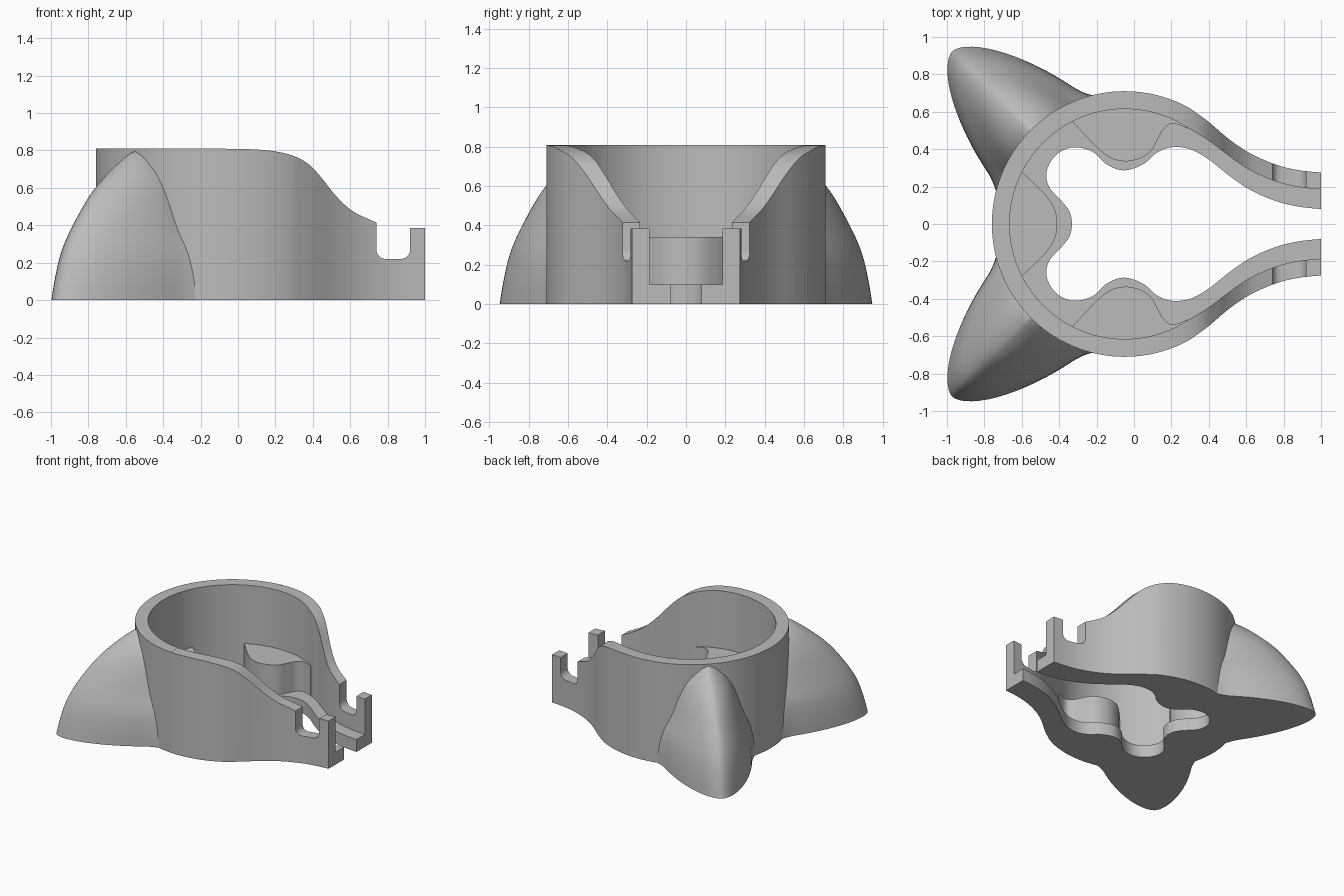
import bpy, bmesh, math
from mathutils import Vector

if "Cube" in bpy.data.objects:
    bpy.data.objects.remove(bpy.data.objects["Cube"])

grey = bpy.data.materials.new("mid grey")
grey.use_nodes = True
grey.diffuse_color = (0.5, 0.5, 0.5, 1)
grey.node_tree.nodes["Principled BSDF"].inputs["Base Color"].default_value = (0.5, 0.5, 0.5, 1)

CX = -0.05                      # centre of the round cup
OUTER, INNER = 0.71, 0.615      # cup radii


def spline(pts, steps=6):
    """Smooth curve through the points."""
    p = [Vector(q) for q in pts]
    p = [2 * p[0] - p[1]] + p + [2 * p[-1] - p[-2]]
    out = []
    for a, b, c, d in zip(p, p[1:], p[2:], p[3:]):
        for i in range(steps):
            t = i / steps
            out.append(0.5 * (2 * b + (c - a) * t + (2 * a - 5 * b + 4 * c - d) * t * t
                              + (3 * b - a - 3 * c + d) * t ** 3))
    return out + [p[-2]]


def arc(r, start, end, n):
    angles = [math.radians(start + (end - start) * i / n) for i in range(n + 1)]
    return [Vector((CX + r * math.cos(a), r * math.sin(a))) for a in angles]


def mirrored(half):
    """Continue a path that ends on y = 0 with its mirror image."""
    return half + [Vector((p.x, -p.y)) for p in reversed(half[:-1])]


def make(name, bm):
    bmesh.ops.recalc_face_normals(bm, faces=bm.faces)
    mesh = bpy.data.meshes.new(name)
    bm.to_mesh(mesh)
    bm.free()
    mesh.materials.append(grey)
    obj = bpy.data.objects.new(name, mesh)
    bpy.context.collection.objects.link(obj)
    return obj


def prism(name, outline, low, high, along_y=False):
    bm = bmesh.new()
    place = (lambda p: (p[0], low, p[1])) if along_y else (lambda p: (p[0], p[1], low))
    face = bm.faces.new([bm.verts.new(place(p)) for p in outline])
    new = bmesh.ops.extrude_face_region(bm, geom=[face])["geom"]
    shift = Vector((0, high - low, 0) if along_y else (0, 0, high - low))
    bmesh.ops.translate(bm, vec=shift, verts=[v for v in new if isinstance(v, bmesh.types.BMVert)])
    return make(name, bm)


def activate(obj):
    bpy.ops.object.select_all(action="DESELECT")
    obj.select_set(True)
    bpy.context.view_layer.objects.active = obj


def smooth(obj):
    activate(obj)
    bpy.ops.object.shade_smooth_by_angle(angle=math.radians(35))


# Wall: round cup running out into two arms
outer = mirrored(spline([(1, .275), (.9, .285), (.8, .305), (.7, .34), (.6, .39), (.5, .46),
                         (.4, .545), (.3, .618)])[:-1] + arc(OUTER, 60.5, 180, 48))
inner = mirrored(spline([(1, .185), (.9, .195), (.8, .215), (.7, .25), (.6, .3), (.5, .37),
                         (.4, .445), (.285, .516)])[:-1] + arc(INNER, 57, 180, 48))
wall = prism("cup_wall", outer + inner[::-1], 0, 0.81)

# Side profile: sloping rim, slot with rounded corners, end post
slope = spline([(0, .809), (.1, .805), (.2, .795), (.3, .77), (.38, .725), (.45, .65), (.5, .585),
                (.55, .53), (.6, .485), (.65, .455), (.74, .415)])
turn = [math.pi / 2 * i / 6 for i in range(7)]
slot = [(.79 - .05 * math.cos(a), .27 - .05 * math.sin(a)) for a in turn]
slot += [(.87 + .05 * math.sin(a), .27 - .05 * math.cos(a)) for a in turn]
side = [(-1, -.1), (-1, .9), (-.1, .9), (-.1, .8095)] + slope + slot
side += [(.92, .385), (1.1, .385), (1.1, -.1)]
cutter = prism("side_profile_cutter", side, -1, 1, along_y=True)
cutter.hide_render = True
activate(wall)
cut = wall.modifiers.new("side profile", "BOOLEAN")
cut.operation, cut.solver, cut.object = "INTERSECT", "EXACT", cutter
bpy.ops.object.modifier_apply(modifier=cut.name)
bpy.data.objects.remove(cutter)
smooth(wall)

# Floor with a lobed opening
hole = mirrored(spline([(1, .08), (.9, .09), (.8, .11), (.7, .145), (.6, .195), (.5, .265), (.4, .345),
                        (.3, .4), (.2, .41), (.12, .38), (.05, .32), (-.05, .287), (-.14, .315),
                        (-.22, .385), (-.32, .41), (-.41, .375), (-.465, .29), (-.455, .2),
                        (-.38, .115), (-.342, .06), (-.33, 0)]))
smooth(prism("floor", inner + hole[::-1], 0, 0.1))

# Three raised pads against the inside of the wall
rear = [Vector((-.6, .28))] + spline([(-.48, .165), (-.44, .11), (-.418, .06), (-.41, 0)])
smooth(prism("rear_pad", mirrored(rear) + arc(INNER + .02, 207, 153, 16), 0.1, 0.34))
lobe = [Vector((-.33, .547))] + spline([(-.2, .41), (-.13, .355), (-.05, .335), (.03, .35), (.09, .39),
                                        (.125, .45), (.16, .51), (.21, .537), (.29, .51)])
pad = lobe + arc(INNER + .02, 57, 117, 16)
for name, s in (("left_pad", 1), ("right_pad", -1)):
    smooth(prism(name, [(p.x, s * p.y) for p in pad], 0.1, 0.34))

# Fins: stacked rounded sections given as height, tip reach, half width
levels = spline([(0, 1.305, .34), (.12, 1.275, .335), (.25, 1.232, .315), (.38, 1.16, .27),
                 (.555, 1.025, .21), (.675, .89, .15), (.765, .765, .065), (.795, .712, .01)], 4)


def section(z, tip, width):
    flare = 0.045 * max(0, 1 - z / 0.4)
    root = 0.69 * math.cos(math.asin((width + flare) / 0.69))
    edge = []
    for i in range(19):
        t = math.sin(math.pi / 2 * i / 18) ** 1.3
        v = width * max(0, 1 - t ** 1.5) ** 0.6 + flare * max(0, 1 - t / 0.2) ** 2
        edge.append((root + (tip - root) * t, v))
    loop = edge + [(u, -v) for u, v in reversed(edge[:-1])]
    a = math.asin((width + flare) / 0.69)
    back = [-a + 2 * a * i / 12 for i in range(1, 12)]
    return loop + [(0.66 * math.cos(b), 0.66 * math.sin(b)) for b in back]


def fin(name, angle):
    c, s = math.cos(angle), math.sin(angle)
    bm = bmesh.new()
    rings = [[bm.verts.new((CX + u * c - v * s, u * s + v * c, lv[0])) for u, v in section(*lv)]
             for lv in levels]
    for low, high in zip(rings, rings[1:]):
        for i in range(len(low)):
            bm.faces.new((low[i - 1], low[i], high[i], high[i - 1]))
    bm.faces.new(rings[0])
    bm.faces.new(rings[-1])
    smooth(make(name, bm))


fin("left_fin", math.radians(135))
fin("right_fin", math.radians(-135))
